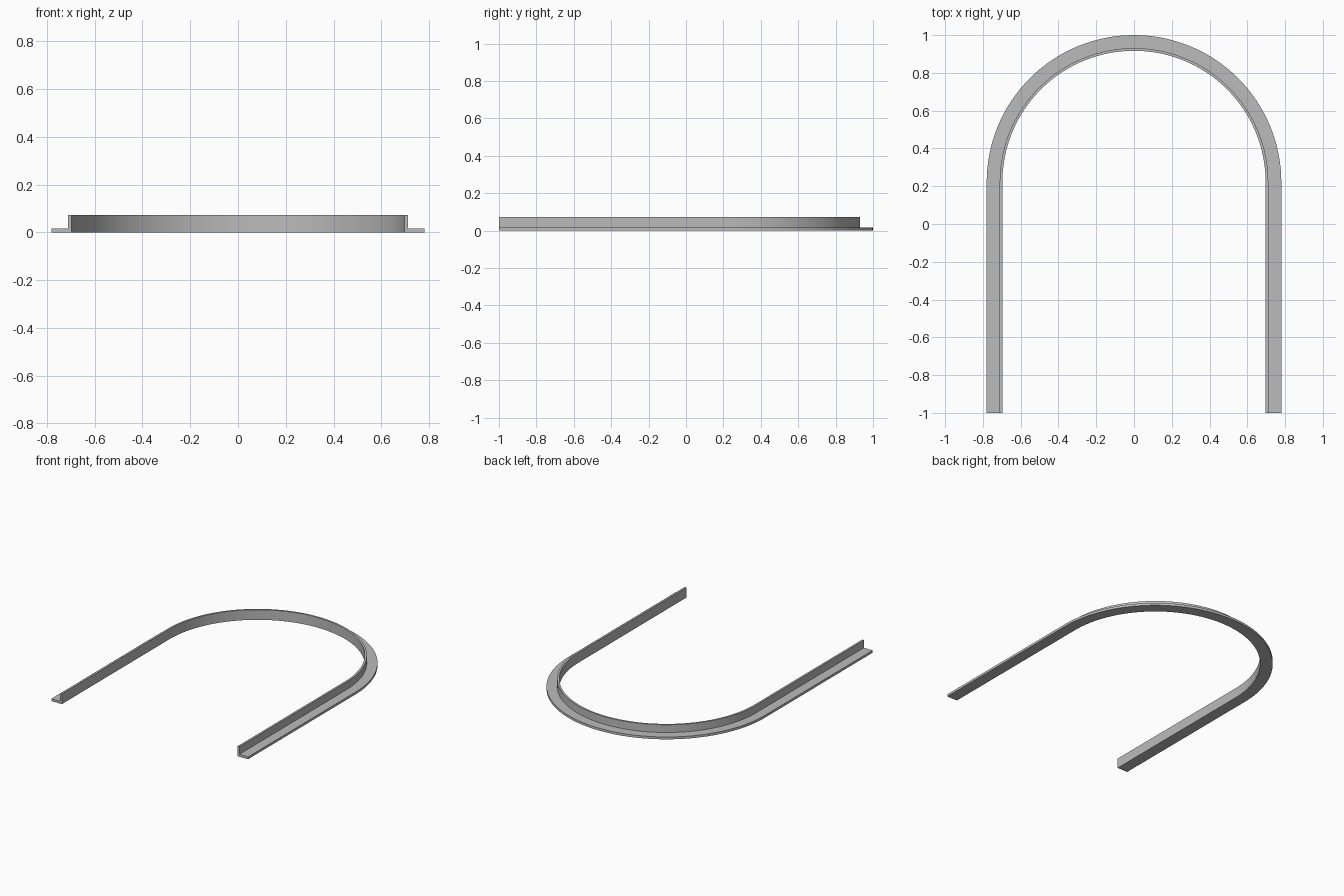
import bpy, bmesh, math

cube = bpy.data.objects.get("Cube")
if cube:
    bpy.data.objects.remove(cube)

grey = bpy.data.materials.new("plain grey")
grey.use_nodes = True
colour = (0.5, 0.5, 0.5, 1)
grey.diffuse_color = colour
grey.node_tree.nodes["Principled BSDF"].inputs["Base Color"].default_value = colour

# L-shaped section: distance from the arch axis, height
INNER, WALL, OUTER = 0.697, 0.711, 0.78
FLANGE, TOP = 0.017, 0.072
section = [(INNER, 0), (OUTER, 0), (OUTER, FLANGE),
           (WALL, FLANGE), (WALL, TOP), (INNER, TOP)]
ARC_Y, FRONT_Y, STEPS = 1 - OUTER, -1, 64

# Stations along the U path: straight leg, half circle, straight leg
stations = [(0, FRONT_Y)]
stations += [(math.pi * i / STEPS, ARC_Y) for i in range(STEPS + 1)]
stations += [(math.pi, FRONT_Y)]

# Sweep the section along the path and cap both ends
bm = bmesh.new()
rings = [[bm.verts.new((r * math.cos(a), y + r * math.sin(a), z)) for r, z in section]
         for a, y in stations]
n = len(section)
for a, b in zip(rings, rings[1:]):
    for i in range(n):
        j = (i + 1) % n
        bm.faces.new((a[i], a[j], b[j], b[i]))
for ring in (rings[0], rings[-1]):
    bm.faces.new(ring)
bmesh.ops.recalc_face_normals(bm, faces=bm.faces)

mesh = bpy.data.meshes.new("arched_angle_trim")
bm.to_mesh(mesh)
bm.free()
mesh.materials.append(grey)
trim = bpy.data.objects.new("arched_angle_trim", mesh)
bpy.context.collection.objects.link(trim)

# Smooth the curved runs, keep the section edges sharp
bpy.context.view_layer.objects.active = trim
trim.select_set(True)
bpy.ops.object.shade_smooth_by_angle(angle=math.radians(30))
